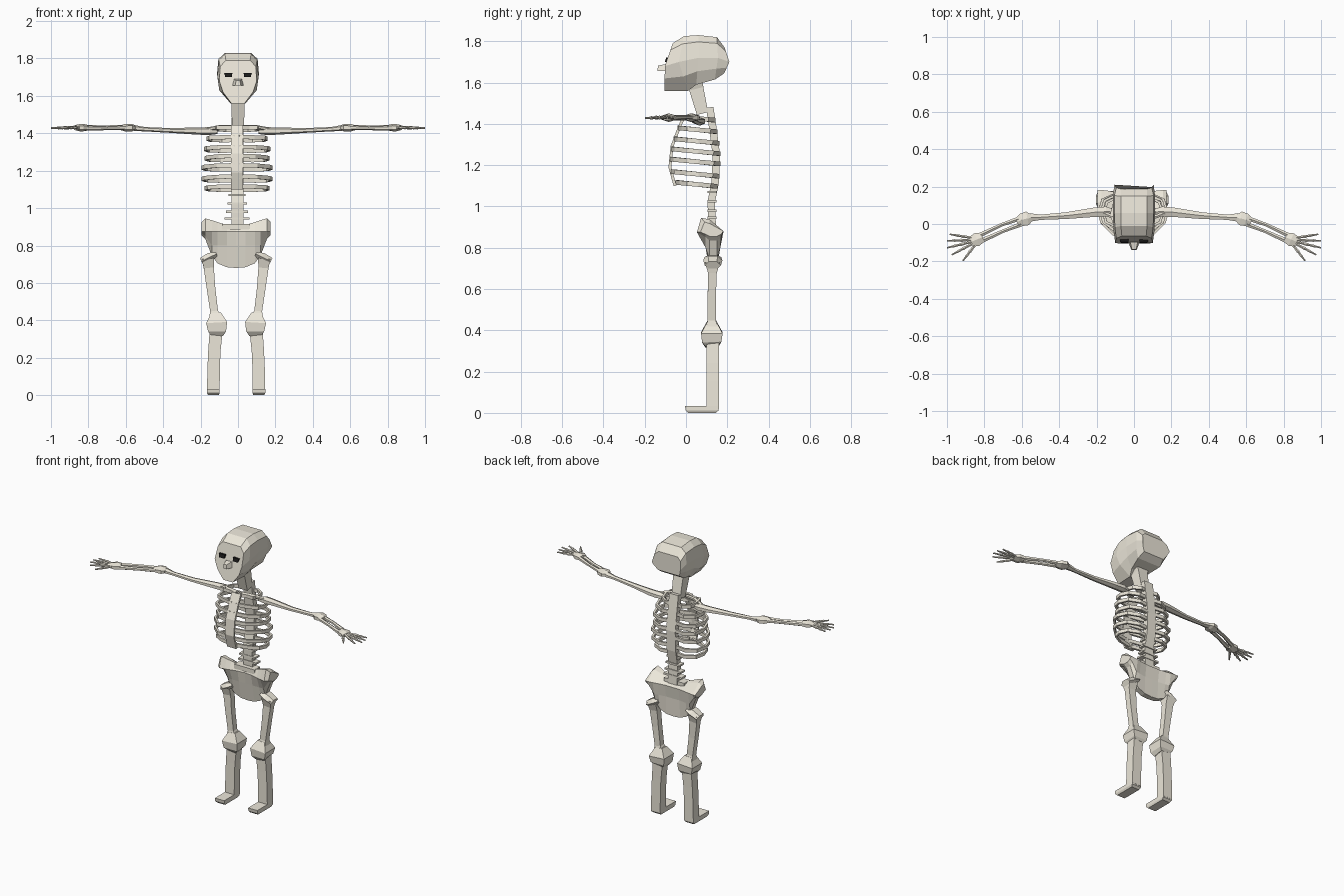
import bpy, bmesh, math
from mathutils import Vector

def material(name, col):
    m = bpy.data.materials.new(name)
    m.diffuse_color = col
    return m

BONE = material("bone", (0.84, 0.80, 0.70, 1))
DARK = material("dark", (0.01, 0.01, 0.01, 1))

def loft(name, rings, mirror=False, mat=BONE, shift=0.0):
    """Skin a list of equal-sized point rings, cap both ends."""
    bm = bmesh.new()
    for s in ((1, -1) if mirror else (1,)):
        vs = [[bm.verts.new((p[0] * s + shift, p[1], p[2])) for p in r] for r in rings]
        n = len(vs[0])
        for a, b in zip(vs, vs[1:]):
            for i in range(n):
                bm.faces.new((a[i], a[(i + 1) % n], b[(i + 1) % n], b[i]))
        bm.faces.new(vs[0][::-1])
        bm.faces.new(vs[-1])
    bmesh.ops.recalc_face_normals(bm, faces=bm.faces)
    me = bpy.data.meshes.new(name)
    bm.to_mesh(me)
    bm.free()
    me.materials.append(mat)
    ob = bpy.data.objects.new(name, me)
    bpy.context.collection.objects.link(ob)
    return ob

def tube(name, pts, radii, sides=6, up=(0, 0, 1), mirror=False, shift=0.0, mat=BONE):
    """Sweep an n-gon along pts; each radius is (sideways, along up)."""
    P = [Vector(p) for p in pts]
    if isinstance(radii, tuple):
        radii = [radii] * len(P)
    rings = []
    k = 1 / math.cos(math.pi / sides)
    for i, p in enumerate(P):
        d = (P[min(i + 1, len(P) - 1)] - P[max(i - 1, 0)]).normalized()
        side = d.cross(Vector(up)).normalized()
        u = side.cross(d)
        a, b = radii[i]
        rings.append([p + side * a * k * math.cos(2 * math.pi * (j + .5) / sides)
                      + u * b * k * math.sin(2 * math.pi * (j + .5) / sides) for j in range(sides)])
    return loft(name, rings, mirror, mat, shift)

# skull: rings from face to back, each (bottom, middle, top) in y,z plus half widths top to bottom
skull = [
    ((-.105, 1.56), (-.102, 1.68), (-.065, 1.79), (.065, .095, .100, .080, .035)),
    ((.010, 1.56), (-.035, 1.70), (-.010, 1.825), (.070, .102, .110, .100, .040)),
    ((.050, 1.59), (.060, 1.72), (.060, 1.83), (.070, .105, .112, .100, .060)),
    ((.140, 1.615), (.155, 1.72), (.150, 1.82), (.070, .105, .112, .105, .085)),
    ((.185, 1.645), (.210, 1.70), (.187, 1.77), (.070, .095, .105, .095, .075)),
]
rings = []
for b, m, t, w in skull:
    b, m, t = Vector(b), Vector(m), Vector(t)
    yz = [t, m.lerp(t, .7), m, m.lerp(b, .5), b]
    half = [(x, c.x, c.y) for x, c in zip(w, yz)]
    rings.append(half + [(-x, y, z) for x, y, z in reversed(half)])
loft("skull", rings)

# eye sockets and nose
def slab(z, y, x0, x1):
    return [(x0, y, z), (x1, y, z), (x1, y + .02, z), (x0, y + .02, z)]
loft("eye_socket", [slab(1.70, -.103, .033, .068), slab(1.722, -.096, .03, .074)], True, DARK)
loft("nose", [[(-.03, -.10, 1.655), (.03, -.10, 1.655), (.02, -.095, 1.69), (-.02, -.095, 1.69)],
              [(-.014, -.138, 1.655), (.014, -.138, 1.655), (.011, -.136, 1.682), (-.011, -.136, 1.682)]])

# neck and spine
tube("neck", [(0, .04, 1.62), (0, .05, 1.57), (0, .08, 1.45)],
     [(.05, .04), (.036, .035), (.032, .028)], 4, (0, 1, 0))
tube("spine", [(-.003, .115, 1.48), (-.003, .13, 1.38), (-.003, .147, 1.25), (-.003, .142, 1.12),
               (-.003, .122, 1.02), (-.003, .128, .89)], (.033, .018), 4, (0, 1, 0))
for i, z in enumerate((1.07, 1.025, .98, .945)):
    tube("vertebra", [(-.005, .125, z - .006), (-.005, .125, z + .006)],
         (.045 + .007 * i, .022), 4, (0, 1, 0))

# rib cage and breastbone
ribs = [(1.42, .12, -.01, .135), (1.365, .165, -.04, .145), (1.31, .18, -.06, .155),
        (1.26, .175, -.074, .16), (1.21, .192, -.08, .16), (1.15, .192, -.076, .155), (1.10, .175, -.05, .145)]
for z, w, f, b in ribs:
    path = [(.01, b - .01), (.5 * w, b), (.85 * w, b - .03), (.95 * w, .06),
            (.88 * w, .01), (.55 * w, f + .025), (.01, f + .006)]
    tube("rib", [(x, y, z + .012 - .1 * (y + .0)) for x, y in path], (.007, .011), 4,
         mirror=True, shift=-.005)
tube("breastbone", [(-.005, -.006, 1.44), (-.005, -.03, 1.39), (-.005, -.068, 1.29),
                    (-.005, -.078, 1.19), (-.005, -.053, 1.10)],
     (.033, .007), 4, (0, 1, 0))

# collar bones and shoulder
tube("collar_bone", [(.02, .02, 1.435), (.09, .03, 1.435), (.17, .06, 1.42)], (.01, .009), 6, mirror=True)

# arms
tube("upper_arm", [(.11, .065, 1.41), (.15, .066, 1.412), (.21, .063, 1.412), (.36, .045, 1.415),
                   (.50, .036, 1.422), (.555, .035, 1.428)],
     [(.015, .012), (.027, .018), (.025, .017), (.018, .011), (.014, .010), (.022, .014)], 6, mirror=True)
tube("elbow", [(.55, .032, 1.43), (.57, .03, 1.43), (.60, .022, 1.43), (.625, .01, 1.43)],
     [(.02, .012), (.037, .018), (.034, .018), (.022, .012)], 6, mirror=True)
tube("ulna", [(.61, .03, 1.432), (.71, -.005, 1.432), (.83, -.062, 1.43)],
     [(.012, .011), (.009, .009), (.012, .012)], 6, mirror=True)
tube("radius", [(.60, .0, 1.43), (.70, -.038, 1.427), (.82, -.092, 1.428)],
     [(.012, .011), (.009, .009), (.013, .012)], 6, mirror=True)
tube("wrist", [(.81, -.07, 1.43), (.84, -.083, 1.43), (.87, -.095, 1.43)],
     [(.026, .015), (.036, .018), (.028, .012)], 6, mirror=True)

# fingers: start, tip, with small knuckle swellings
fingers = [((.86, -.075), (.985, -.055)), ((.865, -.085), (1.0, -.09)), ((.865, -.095), (1.0, -.127)),
           ((.86, -.103), (.975, -.165)), ((.845, -.105), (.915, -.197))]
for i, (a, b) in enumerate(fingers):
    a, b = Vector((*a, 1.432)), Vector((*b, 1.428))
    ts = (0, .22, .45, .52, .7, .77, 1)
    rs = (.009, .006, .0085, .0055, .007, .005, .004)
    tube("finger", [a.lerp(b, t) for t in ts], [(r, r) for r in rs], 6, mirror=True)

# pelvis: rings across x, each (x, top z, bottom z, front y, back y)
S = -.01
half = [(.0, .905, .68, .085, .165), (.05, .91, .684, .08, .165), (.10, .925, .705, .068, .172),
        (.13, .935, .745, .06, .178), (.165, .945, .835, .053, .182), (.185, .925, .855, .07, .182)]
cols = [(-x, *r) for x, *r in reversed(half[1:])] + half
rings = []
for x, zt, zb, yf, yb in cols:
    h = zt - zb
    mid = max(.80, zb + .15 * h)
    rings.append([(x + S, y, z) for y, z in (
        (yf + .02, zt), (.115, zt - .008), (yb, max(.88, mid + .01)), (yb - .012, mid),
        (.15, zb), (.115, zb), (.095, mid), (yf, max(.875, mid + .01)))])
loft("pelvis", rings)
tube("sacrum", [(S, .11, .885), (S, .11, .915)], (.075, .03), 4, (0, 1, 0))

# legs
Y = (0, 1, 0)
tube("hip_joint", [(.105, .13, .755), (.14, .13, .738), (.185, .13, .715)],
     [(.012, .035), (.024, .04), (.02, .034)], 6, Y, True, S)
tube("thigh", [(.15, .128, .73), (.146, .128, .68), (.134, .125, .57), (.118, .125, .45), (.108, .125, .39)],
     [(.033, .036), (.027, .021), (.023, .02), (.021, .02), (.042, .036)], 4, Y, True, S)
tube("knee", [(.108, .125, .44), (.104, .125, .388), (.102, .125, .343), (.104, .128, .325)],
     [(.026, .024), (.056, .052), (.048, .047), (.034, .034)], 4, Y, True, S)
tube("shin", [(.106, .13, .35), (.116, .13, .24), (.12, .13, .15), (.122, .13, .02)],
     [(.035, .031), (.033, .03), (.033, .03), (.034, .03)], 4, Y, True, S)
loft("foot", [[(.092, y0, .0), (.15, y0, .0), (.15, y1, .0), (.092, y1, .0)] if z == 0 else
              [(.088, y0, z), (.156, y0, z), (.156, y1, z), (.088, y1, z)]
              for z, y0, y1 in ((0, .01, .145), (.012, -.002, .158), (.034, -.005, .16))], True, shift=S)
